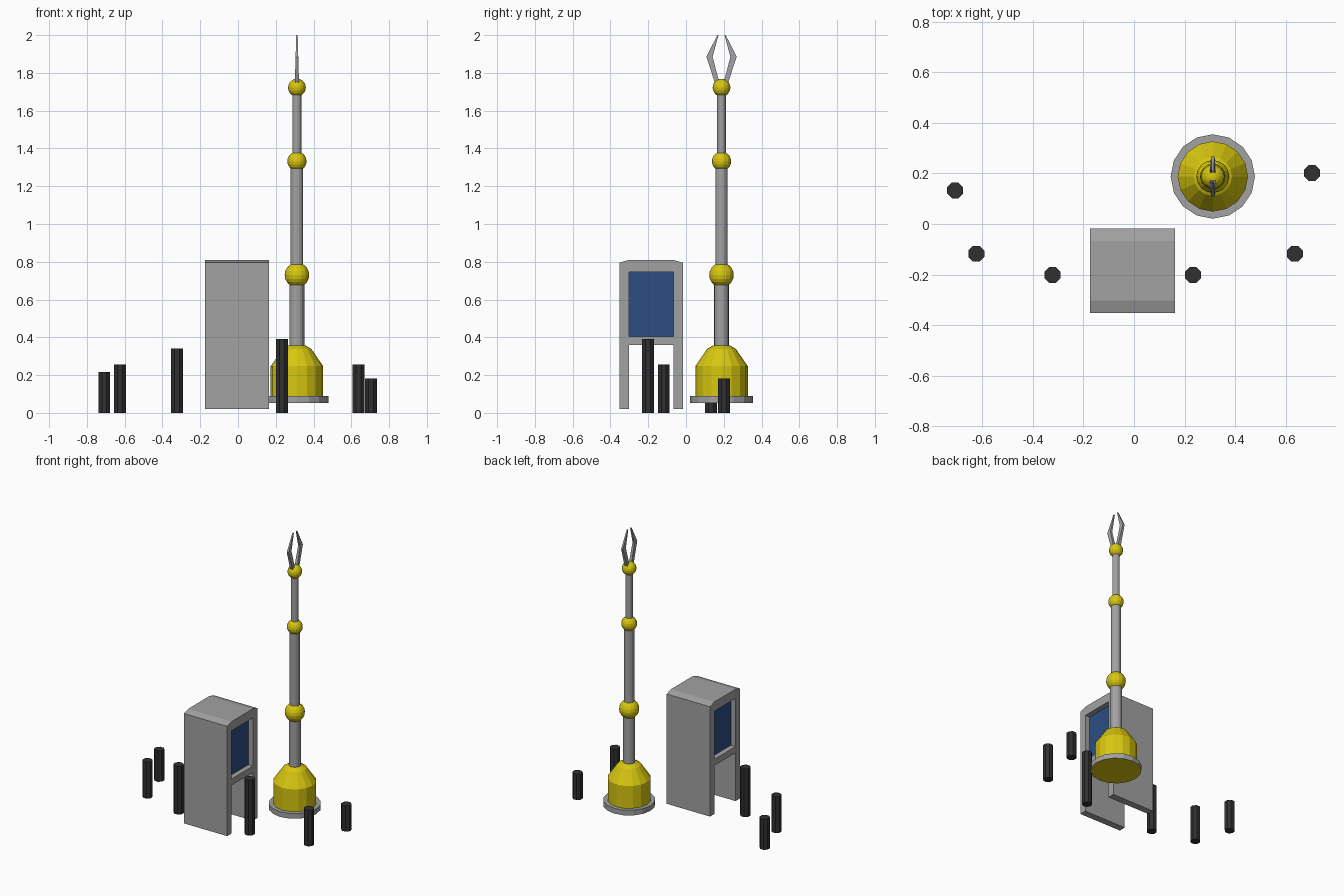
import bpy, bmesh, math
from mathutils import Matrix, Vector

if "Cube" in bpy.data.objects:
    bpy.data.objects.remove(bpy.data.objects["Cube"])


def mat(name, rgb):
    m = bpy.data.materials.new(name)
    m.diffuse_color = (*rgb, 1)
    m.use_nodes = True
    m.node_tree.nodes["Principled BSDF"].inputs["Base Color"].default_value = m.diffuse_color
    return m


GREY = mat("grey metal", (0.36, 0.36, 0.36))
YELLOW = mat("yellow paint", (0.68, 0.57, 0.005))
BLUE = mat("blue screen", (0.025, 0.075, 0.22))
BLACK = mat("black bollard", (0.03, 0.03, 0.03))
TX, TY = 0.312, 0.188      # tower axis


def finish(name, bm, *mats):
    bmesh.ops.recalc_face_normals(bm, faces=bm.faces)
    me = bpy.data.meshes.new(name)
    bm.to_mesh(me)
    bm.free()
    for m in mats:
        me.materials.append(m)
    ob = bpy.data.objects.new(name, me)
    bpy.context.collection.objects.link(ob)
    return ob


def lathe(name, x, y, profile, sides, *mats, turn=0.0):
    """Closed stack of rings given as (radius, z)."""
    bm = bmesh.new()
    rings = [[bm.verts.new((x + r * math.cos(2 * math.pi * (i + turn) / sides),
                            y + r * math.sin(2 * math.pi * (i + turn) / sides), z))
              for i in range(sides)] for r, z in profile]
    for a, b in zip(rings, rings[1:]):
        for i in range(sides):
            j = (i + 1) % sides
            bm.faces.new((a[i], a[j], b[j], b[i]))
    bm.faces.new(rings[0])
    bm.faces.new(rings[-1])
    return finish(name, bm, *mats)


def extrude_x(name, outline, x0, x1, *mats):
    """Extrude a (y, z) outline along x."""
    bm = bmesh.new()
    f = bm.faces.new([bm.verts.new((x0, y, z)) for y, z in outline])
    ext = bmesh.ops.extrude_face_region(bm, geom=[f])
    verts = [v for v in ext["geom"] if isinstance(v, bmesh.types.BMVert)]
    bmesh.ops.translate(bm, verts=verts, vec=(x1 - x0, 0, 0))
    return finish(name, bm, *mats)


# Kiosk: frame with two legs and a bevelled roof, extruded sideways
X0, X1, Y0, Y1 = -0.175, 0.163, -0.353, -0.017
IN0, IN1 = Y0 + 0.05, Y1 - 0.05
kiosk = extrude_x("kiosk_frame", [
    (Y0, 0.02), (IN0, 0.02), (IN0, 0.36), (IN1, 0.36), (IN1, 0.02), (Y1, 0.02),
    (Y1, 0.795), (IN1, 0.81), (IN0, 0.81), (Y0, 0.795)], X0, X1, GREY)

# Recesses for the screens on both ends
bm = bmesh.new()
for x in (X0, X1):
    m = Matrix.Translation((x, (IN0 + IN1) / 2, 0.575)) @ Matrix.Diagonal((0.08, IN1 - IN0, 0.34, 1))
    bmesh.ops.create_cube(bm, size=1, matrix=m)
cutter = finish("screen_cutter", bm)
cutter.hide_render = True
cutter.hide_viewport = True
cut = kiosk.modifiers.new("screen recess", 'BOOLEAN')
cut.operation = 'DIFFERENCE'
cut.object = cutter

# Screens at the back of the recesses
for side, x in (("left", X0 + 0.036), ("right", X1 - 0.044)):
    extrude_x("screen_" + side, [(IN0, 0.405), (IN1, 0.405), (IN1, 0.745), (IN0, 0.745)],
              x, x + 0.008, BLUE)

# Tower plinth: grey rim with a yellow underside
plinth = lathe("plinth", TX, TY, [(0.167, 0.053), (0.167, 0.09)], 16, GREY, YELLOW)
for p in plinth.data.polygons:
    if p.normal.z < -0.5:
        p.material_index = 1

# Tower bell
lathe("bell", TX, TY, [(0.139, 0.09), (0.139, 0.247), (0.076, 0.339), (0.045, 0.357)], 16, YELLOW)

# Mast sections, joined by balls
for i, (r, z0, z1) in enumerate([(0.039, 0.35, 0.7), (0.033, 0.74, 1.31), (0.024, 1.33, 1.71)]):
    lathe(f"mast_{i + 1}", TX, TY, [(r, z0), (r, z1)], 16, GREY)
for i, (r, z) in enumerate([(0.065, 0.73), (0.051, 1.332), (0.047, 1.722)]):
    bm = bmesh.new()
    bmesh.ops.create_uvsphere(bm, u_segments=16, v_segments=10, radius=r,
                              matrix=Matrix.Translation((TX, TY, z)))
    finish(f"ball_{i + 1}", bm, YELLOW)

# Bent prongs at the top: (inner offset, outer offset, z, half thickness)
PRONG = [(0.012, 0.036, 1.75, 0.011), (0.047, 0.08, 1.885, 0.007), (0.016, 0.022, 2.0, 0.004)]
for name, s in (("prong_front", -1), ("prong_back", 1)):
    bm = bmesh.new()
    rings = [[bm.verts.new((TX + a * t, TY + s * o, z))
              for a, o in ((-1, i), (1, i), (1, e), (-1, e))] for i, e, z, t in PRONG]
    for a, b in zip(rings, rings[1:]):
        for k in range(4):
            bm.faces.new((a[k], a[(k + 1) % 4], b[(k + 1) % 4], b[k]))
    bm.faces.new(rings[0])
    bm.faces.new(rings[-1])
    finish(name, bm, GREY)

# Bollards: x, y, height
for i, (x, y, h) in enumerate([(-0.708, 0.133, 0.217), (-0.624, -0.118, 0.256), (-0.322, -0.202, 0.34),
                               (0.233, -0.202, 0.39), (0.637, -0.118, 0.256), (0.705, 0.202, 0.182)]):
    lathe(f"bollard_{i + 1}", x, y, [(0.034, 0), (0.034, h)], 8, BLACK, turn=0.5)
